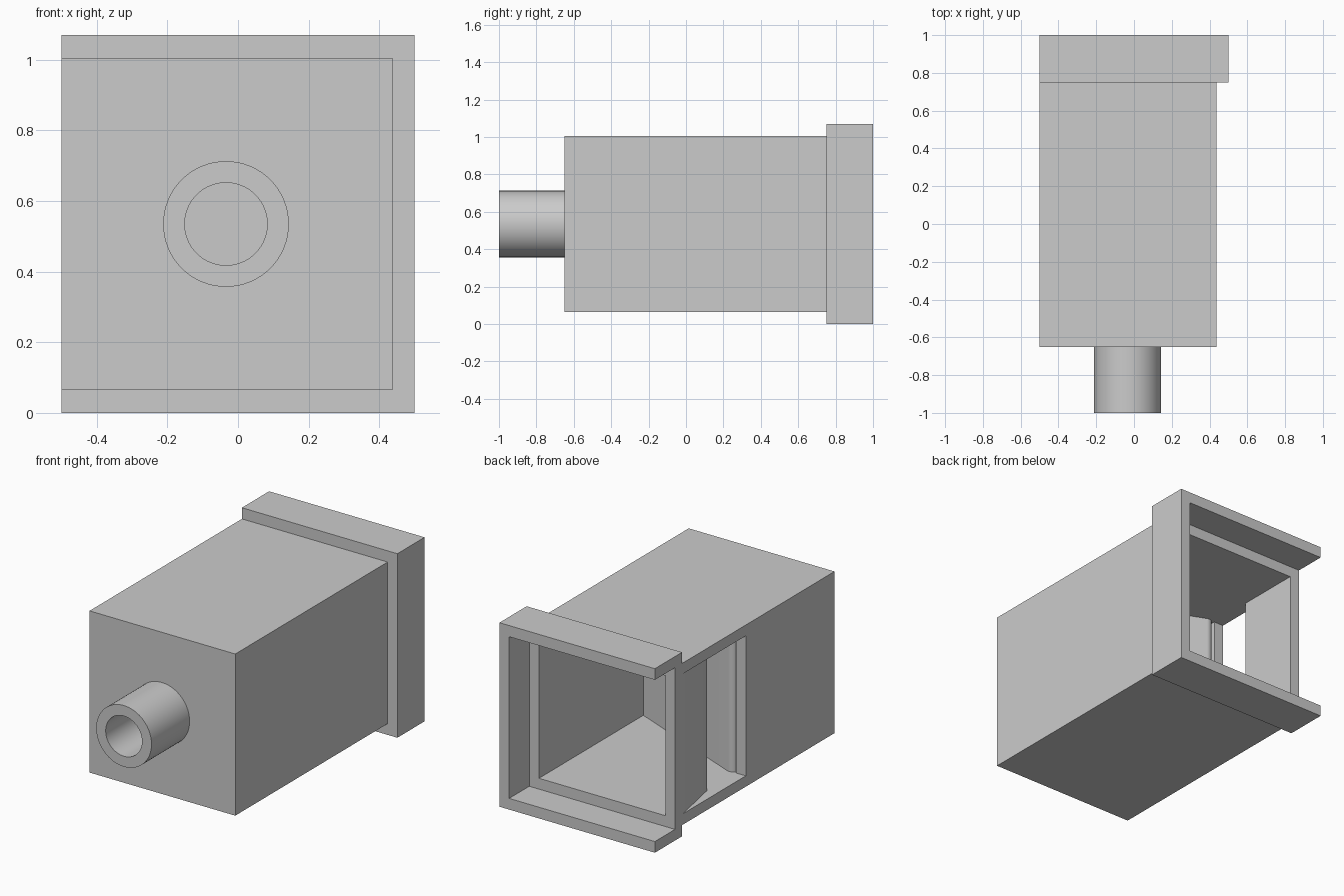
import bpy, bmesh, math
from mathutils import Matrix

cube = bpy.data.objects.get("Cube")
if cube:
    bpy.data.objects.remove(cube, do_unlink=True)

grey = bpy.data.materials.new("plain grey")
grey.use_nodes = True
grey.diffuse_color = (0.6, 0.6, 0.6, 1)
grey.node_tree.nodes["Principled BSDF"].inputs["Base Color"].default_value = (0.6, 0.6, 0.6, 1)


def make_object(name, bm):
    bmesh.ops.recalc_face_normals(bm, faces=bm.faces)
    mesh = bpy.data.meshes.new(name)
    bm.to_mesh(mesh)
    bm.free()
    mesh.materials.append(grey)
    obj = bpy.data.objects.new(name, mesh)
    bpy.context.collection.objects.link(obj)
    return obj


def prism(name, outline, low, high):
    """Extrude a plan outline between two heights."""
    bm = bmesh.new()
    face = bm.faces.new([bm.verts.new((x, y, low)) for x, y in outline])
    top = bmesh.ops.extrude_face_region(bm, geom=[face])["geom"]
    verts = [v for v in top if isinstance(v, bmesh.types.BMVert)]
    bmesh.ops.translate(bm, verts=verts, vec=(0, 0, high - low))
    return make_object(name, bm)


def box(name, x, y, z):
    return prism(name, [(x[0], y[0]), (x[1], y[0]), (x[1], y[1]), (x[0], y[1])], *z)


def rod(name, radius, y):
    """Cylinder along the pipe axis."""
    bm = bmesh.new()
    bmesh.ops.create_cone(bm, cap_ends=True, segments=64, radius1=radius,
                          radius2=radius, depth=y[1] - y[0])
    bmesh.ops.transform(bm, verts=bm.verts, matrix=Matrix.Translation(
        (PIPE_X, (y[0] + y[1]) / 2, PIPE_Z)) @ Matrix.Rotation(math.pi / 2, 4, 'X'))
    return make_object(name, bm)


def combine(target, tool, operation):
    mod = target.modifiers.new("combine", 'BOOLEAN')
    mod.operation = operation
    mod.solver = 'EXACT'
    mod.object = tool
    bpy.context.view_layer.objects.active = target
    bpy.ops.object.modifier_apply(modifier=mod.name)
    bpy.data.objects.remove(tool, do_unlink=True)


def smooth(obj):
    bpy.ops.object.select_all(action='DESELECT')
    obj.select_set(True)
    bpy.context.view_layer.objects.active = obj
    bpy.ops.object.shade_smooth_by_angle(angle=math.radians(30))


PIPE_X, PIPE_Z = -0.034, 0.535
SIDE = -0.5                  # flush side with the outlet window
WALL = 0.0625
BODY_X = 0.4375
LEDGE_Y = 0.815
FLOOR, CEILING = 0.128, 0.942

# Housing: body, wide collar and inlet pipe
housing = box("housing", (SIDE, BODY_X), (-0.65, LEDGE_Y), (0.065, 1.005))
combine(housing, box("collar", (SIDE, 0.5), (0.75, 1), (0, 1.07)), 'UNION')
combine(housing, rod("pipe", 0.178, (-1, -0.62)), 'UNION')

# Collar slot, open at the back and at one side
combine(housing, box("slot", (-0.7, BODY_X), (LEDGE_Y, 1.2), (0.065, 1.005)), 'DIFFERENCE')
# Main chamber
combine(housing, box("chamber", (SIDE + WALL, BODY_X - WALL), (-0.5875, 0.9),
                     (FLOOR, CEILING)), 'DIFFERENCE')
# Outlet window with a wall that tapers inward
combine(housing, prism("window", [(-0.6, 0.165), (-0.42, 0.165), (-0.42, 0.342),
                                  (SIDE, 0.745), (-0.6, 0.745)], FLOOR, CEILING), 'DIFFERENCE')
# Pipe bore
combine(housing, rod("bore", 0.117, (-1.1, -0.5)), 'DIFFERENCE')
smooth(housing)

# Slanted deflector plate with a rounded tip beside the window
slope = math.atan2(0.411, -1)
radius = 0.035
tip_x, tip_y = -0.397, 0.136
normal = (math.sin(slope), -math.cos(slope))
outline = []
for i in range(13):
    a = slope + math.pi / 2 - math.pi * i / 12
    outline.append((tip_x + radius * math.cos(a), tip_y + radius * math.sin(a)))
end_x = BODY_X - WALL + 0.03
end_y = tip_y - 0.411 * (end_x - tip_x)
for sign in (1, -1):
    outline.append((end_x + 0.0 * sign, end_y + sign * radius / math.cos(math.pi - slope)))
if outline[0][1] < outline[12][1]:
    outline[13], outline[14] = outline[13], outline[14]
else:
    outline[13], outline[14] = outline[14], outline[13]
deflector = prism("deflector_plate", outline, FLOOR - 0.01, CEILING + 0.01)
smooth(deflector)
